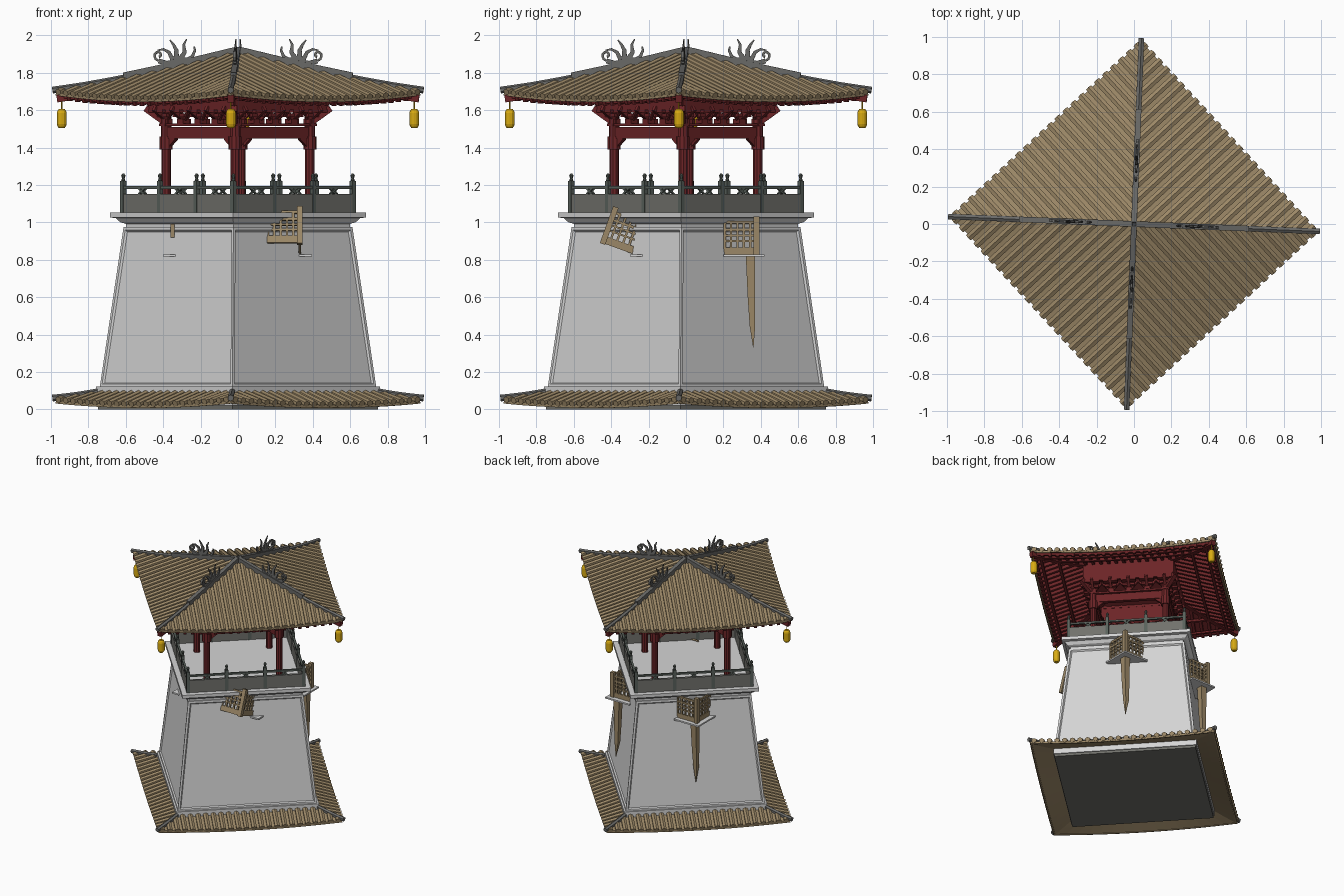
import bpy, bmesh, math
from mathutils import Vector as V, Matrix as M

if "Cube" in bpy.data.objects:
    bpy.data.objects.remove(bpy.data.objects["Cube"])

TURN = M.Rotation(math.radians(42.7), 4, 'Z')   # the tower stands corner-on


def material(name, *rgb):
    m = bpy.data.materials.new(name)
    m.diffuse_color = (*rgb, 1)
    m.use_nodes = True
    m.node_tree.nodes["Principled BSDF"].inputs["Base Color"].default_value = m.diffuse_color
    return m


WHITE = material("pale_plaster", 0.66, 0.66, 0.66)
TILE = material("tan_tile", 0.33, 0.245, 0.135)
RIDGE = material("grey_ridge", 0.14, 0.14, 0.135)
STONE = material("grey_stone", 0.165, 0.165, 0.15)
RAIL = material("green_grey_rail", 0.10, 0.12, 0.105)
RED = material("dark_red_timber", 0.15, 0.018, 0.02)
GOLD = material("lantern_gold", 0.68, 0.40, 0.006)


def done(name, bm, mat, four=True, mx=TURN):
    """Repeat round the four sides, turn, and make the object."""
    if four:
        src = bm.verts[:] + bm.edges[:] + bm.faces[:]
        for k in (1, 2, 3):
            new = bmesh.ops.duplicate(bm, geom=src)["geom"]
            vs = [g for g in new if isinstance(g, bmesh.types.BMVert)]
            bmesh.ops.rotate(bm, verts=vs, matrix=M.Rotation(k * math.pi / 2, 3, 'Z'))
    bm.transform(mx)
    bmesh.ops.recalc_face_normals(bm, faces=bm.faces[:])
    me = bpy.data.meshes.new(name)
    bm.to_mesh(me)
    bm.free()
    me.materials.append(mat)
    ob = bpy.data.objects.new(name, me)
    bpy.context.collection.objects.link(ob)
    return ob


def sweep(bm, pts, w, h, n=4, side=None, scales=None):
    """Sweep an n-sided section (w across, h high) along points."""
    pts = [V(p) for p in pts]
    f = math.sqrt(0.5) if n == 4 else 0.5
    rings = []
    for i, p in enumerate(pts):
        d = (pts[min(i + 1, len(pts) - 1)] - pts[max(i - 1, 0)]).normalized()
        s = V(side) if side else d.cross(V((0, 0, 1)))
        s = s.normalized() if s.length > 1e-4 else V((1, 0, 0))
        up = s.cross(d).normalized()
        k = f * (scales[i] if scales else 1)
        rings.append([bm.verts.new(p + s * w * k * math.cos((j + .5) * math.tau / n)
                                   + up * h * k * math.sin((j + .5) * math.tau / n)) for j in range(n)])
    for a, b in zip(rings, rings[1:]):
        for j in range(n):
            bm.faces.new((a[j], a[(j + 1) % n], b[(j + 1) % n], b[j]))
    bm.faces.new(rings[0])
    bm.faces.new(rings[-1][::-1])


def box(bm, c, size):
    bmesh.ops.create_cube(bm, size=1, matrix=M.Translation(c) @ M.Diagonal((*size, 1)))


def stack(name, profile, mat):
    """Square tower section from (half width, height) pairs."""
    bm = bmesh.new()
    sweep(bm, [(0, 0, z) for _, z in profile], 2, 2, side=(1, 0, 0), scales=[r for r, _ in profile])
    return done(name, bm, mat, False)


# Base, tapering walls with recessed panels, cornice
stack("base_slab", [(.53, 0), (.53, .02)], STONE)
stack("plinth", [(.537, .02), (.537, .122)], WHITE)
bm = bmesh.new()
sweep(bm, [(0, 0, .12), (0, 0, .975)], 2, 2, side=(1, 0, 0), scales=[.523, .433])
bmesh.ops.recalc_face_normals(bm, faces=bm.faces[:])
sides = [f for f in bm.faces if abs(f.normal.z) < .5]
bmesh.ops.inset_individual(bm, faces=sides, thickness=.022)
bmesh.ops.inset_individual(bm, faces=sides, thickness=.012, depth=-.01)
done("walls", bm, WHITE, False)
stack("cornice", [(.424, .97), (.424, .992), (.445, 1.0), (.462, 1.022), (.484, 1.026), (.484, 1.052)], WHITE)


# Roofs: sheet, tile rows, rafters and corner ridges
def roof(label, di, H, zin, zout, lift, under, rafters):
    def z(d, u):
        s = (d - di) / (H - di)
        return zin + (zout - zin) * s + lift * (u / H) ** 2 * max(s, 0)

    def sheet(name, off, mat):
        bm = bmesh.new()
        g = [[bm.verts.new((d, d * j / 8, z(d, d * j / 8) + off)) for j in range(-8, 9)]
             for d in [di + (H - di) * i / 6 for i in range(7)]]
        for a, b in zip(g, g[1:]):
            for j in range(16):
                bm.faces.new((a[j], b[j], b[j + 1], a[j + 1]))
        done(name, bm, mat)

    sheet(label + "_top_sheet", 0, TILE)
    sheet(label + "_underside", -.016, under)
    n = 24
    rows = [((k + .5) / n * 2 - 1) * H for k in range(n)]
    bm = bmesh.new()
    for u in rows:
        a = max(abs(u), di)
        ds = [a + (H + .008 - a) * i / 4 for i in range(5)]
        sweep(bm, [(d, u, z(d, u) + .007) for d in ds], .042, .034, 6)
    us = [H * j / 8 for j in range(-8, 9)]
    sweep(bm, [(H - .006, u, z(H, u) - .008) for u in us], .01, .018)
    done(label + "_tile_rows", bm, TILE)
    if rafters:
        bm = bmesh.new()
        for u in rows:
            a = max(abs(u), .33)
            if a < .66:
                sweep(bm, [(d, u, z(d, u) - .03) for d in (a, (a + .675) / 2, .675)], .022, .028)
        e = .66
        for d, dz, h in ((e, -.026, .022), (.62, -.045, .016), (.5, -.045, .02)):
            sweep(bm, [(d, d * j / 8, z(d, d * j / 8) + dz) for j in range(-8, 9)], .02, h)
        sweep(bm, [(d, d, z(d, d) - .035) for d in (.27, .4, .55, .685)], .035, .04)
        done(label + "_rafters", bm, RED)
    bm = bmesh.new()
    ds = [di + (H + .012 - di) * i / 6 for i in range(7)]
    sweep(bm, [(d, d, z(d, d) + .014) for d in ds], .034, .036, 6)
    if rafters:
        sweep(bm, [(d, d, z(d, d) + .028) for d in (0.005, .15, .3, .433)], .03, .032)
    done(label + "_corner_ridges", bm, RIDGE)


roof("skirt_roof", .53, .69, .08, .024, .024, TILE, False)
roof("main_roof", .005, .69, 1.895, 1.66, .035, RED, True)

# Scroll and flame ornaments on the four ridges (r along the ridge, z up)
bm = bmesh.new()
curl = [(.415 + .026 * (1 - i / 14) * math.cos(i * .6 - 1.5) + .01,
         1.893 + .028 * (1 - i / 14) * math.sin(i * .6 - 1.5)) for i in range(11)]
strokes = [
    ([(.25, 1.87), (.31, 1.865), (.38, 1.85), (.425, 1.863)], .026, 1),
    (curl, .013, 1),
    ([(.27, 1.87), (.245, 1.885), (.23, 1.92), (.235, 1.94)], .024, .3),
    ([(.31, 1.87), (.285, 1.91), (.29, 1.95), (.275, 1.98)], .03, .2),
    ([(.33, 1.87), (.33, 1.92), (.345, 1.95), (.365, 1.975)], .03, .2),
    ([(.35, 1.87), (.37, 1.91), (.40, 1.925), (.43, 1.92)], .024, .3),
    ([(.30, 1.80), (.305, 1.87)], .03, 1),
    ([(.37, 1.80), (.37, 1.86)], .03, 1)]
q = math.sqrt(.5)
for pts, h, end in strokes:
    m = len(pts) - 1
    sweep(bm, [(r * q, r * q, zz) for r, zz in pts], .016, h, side=(q, -q, 0),
          scales=[1 + (end - 1) * i / m for i in range(m + 1)])
done("ridge_ornaments", bm, RIDGE)

# Corner lanterns
bm = bmesh.new()
zs = [1.505, 1.513, 1.525, 1.585, 1.597, 1.605]
sweep(bm, [(.667, .667, zz) for zz in zs], .053, .053, 12, side=(1, 0, 0), scales=[.6, .85, 1, 1, .85, .6])
sweep(bm, [(.667, .667, 1.60), (.667, .667, 1.66)], .006, .006, side=(1, 0, 0))
done("lanterns", bm, GOLD)

# Pavilion frame: columns, beams, flared brackets
C = .272
bm = bmesh.new()
sweep(bm, [(C, C, zz) for zz in (1.05, 1.39, 1.39, 1.46, 1.46, 1.6)], .05, .05, 10, side=(1, 0, 0),
      scales=[1, 1, 1.4, 1.4, 1.15, 1.15])
done("columns", bm, RED)
bm = bmesh.new()
box(bm, (C, 0, 1.478), (.03, 2 * C, .062))
box(bm, (C, 0, 1.522), (.045, 2 * C + .06, .014))
box(bm, (.335, 0, 1.612), (.022, .69, .024))
box(bm, (.335, 0, 1.69), (.012, .67, .14))
for s in (-1, 1):       # braces beside the columns
    sweep(bm, [(C, s * C, 1.40), (C, s * (C - .07), 1.455)], .02, .03)
done("beams", bm, RED)
bm = bmesh.new()
for u in [C * k / 2 for k in range(-2, 3)]:
    box(bm, (C, u, 1.54), (.05, .045, .025))
    sweep(bm, [(C - .02, u, 1.54), (.36, u, 1.61)], .02, .028)
    box(bm, (.295, u, 1.572), (.03, .09, .018))
    for s in (-1, 1):
        if abs(u + s * .068) < C:
            sweep(bm, [(C, u, 1.535), (C + .02, u + s * .068, 1.605)], .014, .018)
    box(bm, (.33, u, 1.595), (.04, .11, .016))
sweep(bm, [(C, C, 1.53), (.35, .35, 1.61)], .03, .035)
done("brackets", bm, RED)

# Balcony balustrade
P = .434
bm = bmesh.new()
box(bm, (P, 0, 1.10), (.02, 2 * P, .104))
done("balustrade_panels", bm, STONE)
bm = bmesh.new()
for u in (-P, -P / 3, P / 3):
    box(bm, (P, u, 1.135), (.024, .024, .17))
    sweep(bm, [(P, u, zz) for zz in (1.215, 1.225, 1.235, 1.25, 1.262)], .026, .026, 8,
          side=(1, 0, 0), scales=[.5, .9, .6, .95, .3])
box(bm, (P, 0, 1.186), (.016, 2 * P, .014))
for u in (-2 * P / 3, 0, 2 * P / 3):
    for s in (-1, 1):
        sweep(bm, [(P, u - s * .022, 1.15), (P, u + s * .022, 1.182)], .012, .01)
    box(bm, (P, u, 1.166), (.016, .02, .012))
done("balustrade_rails", bm, RAIL)


# Lattice oriels on the walls
def oriel(name, mx):
    s = .17
    bm = bmesh.new()
    for k in (0, 1):
        start = len(bm.verts)
        h = s / 2
        for z0, t in ((.02, .04), (.075, .01), (.105, .01), (.135, .014), (.175, .014)):
            box(bm, (h, 0, z0), (.012, s, t))
        for j in range(6):
            box(bm, (h, -h + s * j / 5, .09), (.012, .012, .18))
        bm.verts.ensure_lookup_table()
        if k:
            bmesh.ops.rotate(bm, verts=bm.verts[start:], matrix=M.Rotation(math.pi / 2, 3, 'Z'))
    box(bm, (s / 2, s / 2, .10), (.03, .03, .21))
    done(name, bm, TILE, False, mx)


quarter = M.Rotation(math.pi / 2, 4, 'Z')
for label, turn in (("back_right", M.Identity(4)), ("back_left", quarter)):
    oriel(label + "_oriel", turn @ M.Translation((.315, .292, .825)))
    bm = bmesh.new()
    box(bm, (.33, .31, .822), (.22, .22, .012))
    done(label + "_oriel_shelf", bm, WHITE, False, turn)
    bm = bmesh.new()
    sweep(bm, [(.375, .345, .82), (.375, .35, .6), (.375, .355, .45), (.385, .36, .33)], .05, .05, 4,
          side=(1, 0, 0), scales=[1, .8, .6, .05])
    done(label + "_spike", bm, TILE, False, turn)
oriel("front_right_oriel", M.Translation((.245, -.365, .86)) @ M.Rotation(math.radians(-20), 4, 'X')
      @ quarter.inverted())
bm = bmesh.new()
box(bm, (.36, -.265, .822), (.07, .07, .012))
box(bm, (-.365, -.25, .822), (.07, .07, .012))
done("front_shelves", bm, WHITE, False, M.Identity(4))
bm = bmesh.new()
box(bm, (-.35, -.262, .955), (.02, .02, .07))
done("front_left_post", bm, TILE, False, M.Identity(4))
